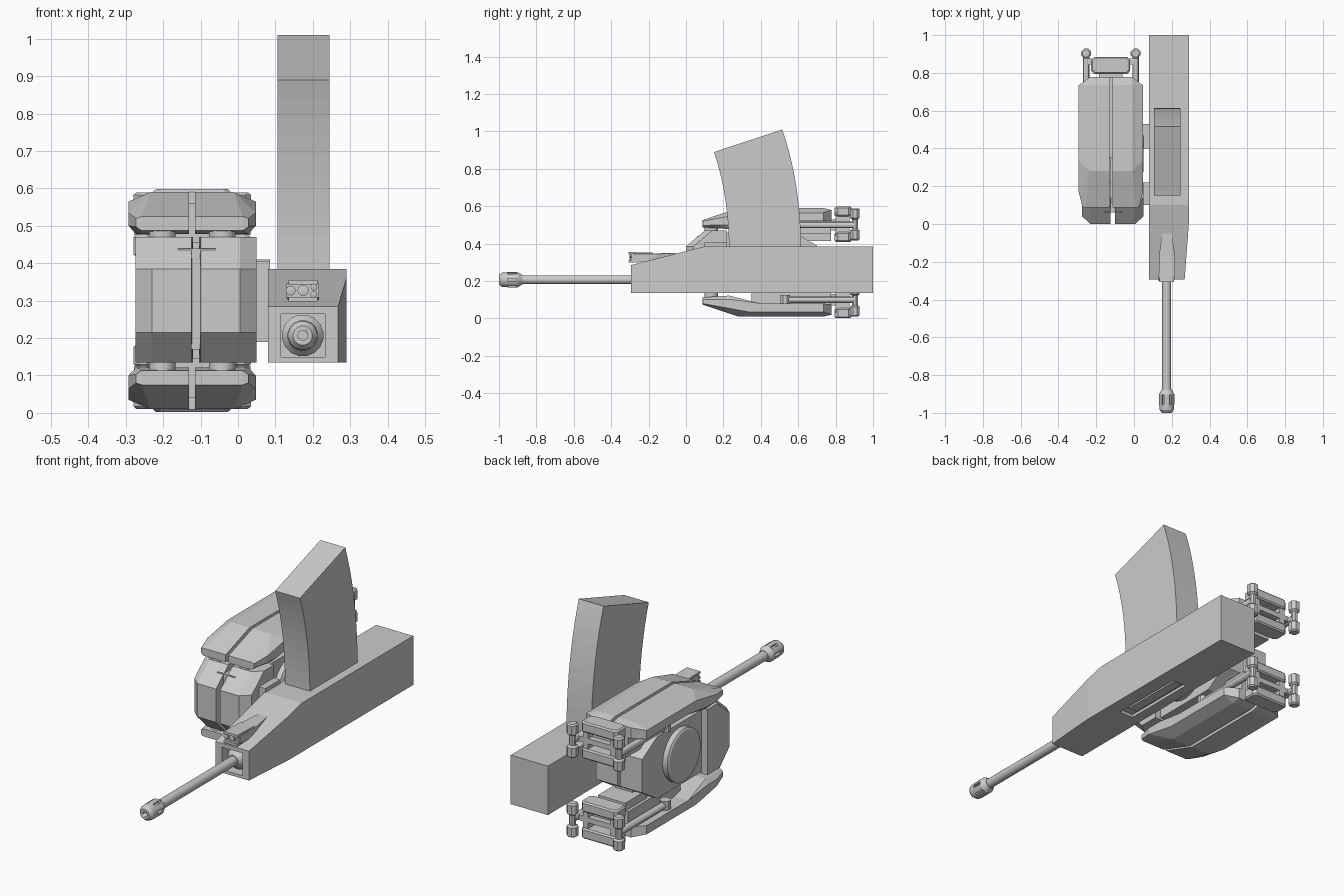
import bpy, bmesh, math
from mathutils import Vector, Matrix

if "Cube" in bpy.data.objects:
    bpy.data.objects.remove(bpy.data.objects["Cube"])

grey = bpy.data.materials.new("plain_grey")
grey.diffuse_color = (0.6, 0.6, 0.6, 1)
grey.use_nodes = True
grey.node_tree.nodes["Principled BSDF"].inputs["Base Color"].default_value = grey.diffuse_color

MID_Z = 0.30      # mirror height of the upper and lower pods
POD_X = -0.1225   # mirror line of the pods
CORE_X = -0.1125  # mirror line of the core


def finish(name, bm, smooth=False):
    bmesh.ops.recalc_face_normals(bm, faces=bm.faces)
    me = bpy.data.meshes.new(name)
    bm.to_mesh(me)
    bm.free()
    me.materials.append(grey)
    ob = bpy.data.objects.new(name, me)
    bpy.context.collection.objects.link(ob)
    if smooth:
        bpy.ops.object.select_all(action='DESELECT')
        ob.select_set(True)
        bpy.context.view_layer.objects.active = ob
        bpy.ops.object.shade_smooth_by_angle(angle=math.radians(30))
    return ob


def hull(name, pts):
    bm = bmesh.new()
    for p in pts:
        bm.verts.new(p)
    r = bmesh.ops.convex_hull(bm, input=bm.verts)
    loose = [v for v in bm.verts if not v.link_faces]
    bmesh.ops.delete(bm, geom=loose, context='VERTS')
    bmesh.ops.dissolve_limit(bm, angle_limit=0.01, verts=bm.verts, edges=bm.edges)
    return finish(name, bm)


def box(name, x, y, z):
    return hull(name, [(a, b, c) for a in x for b in y for c in z])


def prism(name, yz, x0, x1):
    """Extrude a side profile along x."""
    bm = bmesh.new()
    f = bm.faces.new([bm.verts.new((x0, y, z)) for y, z in yz])
    g = bmesh.ops.extrude_face_region(bm, geom=[f])['geom']
    bmesh.ops.translate(bm, vec=(x1 - x0, 0, 0), verts=[v for v in g if isinstance(v, bmesh.types.BMVert)])
    return finish(name, bm)


def lathe(name, centre, axis, prof, n=16, smooth=True):
    """Revolve (offset, radius) pairs about an axis through centre."""
    bm = bmesh.new()
    rot = Vector((0, 0, 1)).rotation_difference(Vector(axis)).to_matrix()
    rings = []
    for h, r in prof:
        rings.append([bm.verts.new(Vector(centre) + rot @ Vector(
            (r * math.cos(2 * math.pi * (i + .5) / n), r * math.sin(2 * math.pi * (i + .5) / n), h)))
            for i in range(n)])
    for a, b in zip(rings, rings[1:]):
        for i in range(n):
            bm.faces.new((a[i], a[(i + 1) % n], b[(i + 1) % n], b[i]))
    bm.faces.new(rings[0])
    bm.faces.new(rings[-1])
    return finish(name, bm, smooth)


def cut(ob, cutter):
    m = ob.modifiers.new("cut", 'BOOLEAN')
    m.operation, m.object, m.solver = 'DIFFERENCE', cutter, 'EXACT'
    cutter.hide_render = True
    cutter.hide_set(True)


# Gun body with a square barrel port and a slot underneath
body = hull("gun_body",
            [(x, -.295, z) for x in (.08, .268) for z in (.135, .285)] +
            [(.29, 0, z) for z in (.135, .36)] + [(.08, 0, .36)] +
            [(x, .1, .385) for x in (.08, .29)] +
            [(x, 1, z) for x in (.08, .29) for z in (.135, .385)])
cut(body, box("port_cutter", (.115, .233), (-.4, -.2), (.15, .265)))
cut(body, box("slot_cutter", (.135, .215), (.15, .55), (.1, .15)))
box("slot_cover", (.15, .2), (.2, .54), (.14, .152))

# Barrel, collar and slotted muzzle
BX, BZ = .173, .207
lathe("barrel", (BX, 0, BZ), (0, 1, 0), [(-.9, .024), (-.19, .024)])
lathe("barrel_collar", (BX, 0, BZ), (0, 1, 0), [(-.285, .028), (-.25, .056), (-.195, .056)])
muzzle = lathe("muzzle", (BX, 0, BZ), (0, 1, 0),
               [(-1, .026), (-.985, .038), (-.955, .041), (-.9, .041), (-.875, .026)])
cut(muzzle, lathe("bore_cutter", (BX, 0, BZ), (0, 1, 0), [(-1.02, .013), (-.96, .013)]))
for i in range(3):
    c = box("muzzle_slot_cutter", (-.007, .007), (-.955, -.905), (-.06, .06))
    c.data.transform(Matrix.Translation((BX, 0, BZ)) @ Matrix.Rotation(math.pi * (i / 3 + 1 / 6), 4, 'Y'))
    cut(muzzle, c)
lathe("muzzle_core", (BX, 0, BZ), (0, 1, 0), [(-.958, .026), (-.9, .026)])

# Sight on the sloping nose: housing, two lips and lenses
hull("sight_housing", [(x, -.292, z) for x in (.13, .217) for z in (.308, .346)] +
     [(x, -.05, .35) for x in (.148, .2)] + [(x, -.15, .345) for x in (.135, .215)] +
     [(x, -.2, .30) for x in (.135, .215)])
for z0, z1, xa, xb in ((.298, .310, .135, .212), (.343, .355, .135, .212)):
    hull("sight_lip", [(x, -.308, z) for x in (xa, xb) for z in (z0, z1)] +
         [(x, -.17, z) for x in (xa, xb) for z in (z0 + .008, z1 - .006)])
for x, z, r in ((.141, .327, .013), (.174, .327, .015), (.203, .336, .009), (.203, .317, .009)):
    lathe("sight_lens", (x, -.292, z), (0, -1, 0), [(-.01, r), (.008, r), (.009, r * .75)], 12)

# Curved magazine
def bez(a, b, c, n=10):
    return [tuple((1 - t) ** 2 * p + 2 * t * (1 - t) * q + t * t * r for p, q, r in zip(a, b, c))
            for t in (i / n for i in range(n + 1))]

prism("magazine", bez((.23, .36), (.23, .65), (.15, .89)) + bez((.515, 1.01), (.615, .72), (.615, .36)), .105, .245)

# Brackets joining the gun to the core
box("front_bracket", (.03, .085), (.1, .22), (.19, .405))
box("rear_bracket", (.03, .085), (.4, .53), (.19, .41))

# Core halves: front slab, body and side disc
for s in (-1, 1):
    X = lambda d: CORE_X + s * d
    front = [(.1, .47), (0, .385), (0, .215), (.08, .135)]
    hull("core_front", [(X(d), y, z) for d in (.012, .118) for y, z in front] +
         [(X(.162), y + .04, z) for y, z in front] +
         [(X(d), .22, z) for d in (.008, .162) for z in (.135, .47)])
    hull("core_body", [(X(d), y, z) for d in (.008, .13) for y, z in
                       ((.2, .46), (.2, .145), (.58, .145), (.7, .22), (.7, .39), (.58, .46))])
    lathe("side_disc", (X(.12), .4, .305), (s, 0, 0), [(0, .135), (.036, .135), (.042, .125)], 32)
box("core_spine", (-.16, -.06), (.06, .66), (.17, .44))

# Upper pods, and lower pods mirrored through MID_Z
for level, v in (("upper", 1), ("lower", -1)):
    Z = lambda z: MID_Z + v * (z - MID_Z)

    def zs(*vals):
        return [Z(q) for q in vals]

    for s in (-1, 1):
        X = lambda d: POD_X + s * d
        # tapered nose and long shell
        hull(level + "_pod_nose",
             [(X(d), .087, Z(z)) for d in (.008, .135) for z in (.487, .525)] +
             [(X(.15), .09, Z(z)) for z in (.497, .52)] +
             [(X(.17), .17, Z(z)) for z in (.5, .535)] +
             [(X(d), .28, Z(.59)) for d in (.008, .112)] + [(X(.17), .335, Z(.565))] +
             [(X(.008), .23, Z(.478)), (X(.15), .23, Z(.478)), (X(.17), .25, Z(.5)),
              (X(.008), .4, Z(.52)), (X(.17), .4, Z(.52)), (X(.008), .4, Z(.59)),
              (X(.112), .4, Z(.59)), (X(.17), .4, Z(.565))])
        hull(level + "_pod_shell",
             [(X(d), y, Z(z)) for d, z in ((.008, .52), (.17, .52), (.17, .565), (.112, .59), (.008, .59))
              for y in (.4, .735)] +
             [(X(d), .778, Z(z)) for d in (.008, .112) for z in (.525, .58)])
        # pivot between pod and core
        lathe(level + "_pod_pivot", (X(.08), .135, 0), (0, 0, 1), [(Z(.45), .036), (Z(.5), .036)], 16)
        # side rod with its end cap
        lathe(level + "_rod", (X(.131), 0, Z(.5)), (0, 1, 0), [(.52, .018), (.905, .018)], 12)
        lathe(level + "_rod_cap", (X(.131), .53, 0), (0, 0, 1), [(Z(.475), .027), (Z(.525), .027)], 8)
        # spool shaped end post
        post = [(.418, .02), (.424, .028), (.47, .028), (.478, .017), (.53, .017),
                (.538, .028), (.583, .028), (.589, .02)]
        lathe(level + "_post", (X(.131), .903, 0), (0, 0, 1), [(Z(z), r) for z, r in post], 8, False)
    # inner body under the two shells
    box(level + "_inner_body", (-.215, -.03), (.35, .775), zs(.455, .56))
    box(level + "_rear_foot", (-.2, -.045), (.6, .775), zs(.415, .48))
    # rear frame: two chamfered bars, each with a raised pad, and uprights
    for z0, z1 in ((.41, .462), (.545, .598)):
        outline = [(-.21, .795), (-.035, .795), (-.02, .812), (-.02, .868),
                   (-.035, .885), (-.21, .885), (-.227, .868), (-.227, .812)]
        hull(level + "_rear_bar",
             [(x, y, Z(z)) for x, y in outline for z in (z0 + .007, z1 - .007)] +
             [(POD_X + (x - POD_X) * .93, .84 + (y - .84) * .85, Z(z)) for x, y in outline for z in (z0, z1)])
    for x in (-.215, -.06):
        box(level + "_rear_upright", (x, x + .03), (.8, .875), zs(.44, .57))
    box(level + "_rear_link", (-.185, -.06), (.74, .84), zs(.47, .53))
    box(level + "_post_link", (-.255, .008), (.845, .875), zs(.488, .515))
